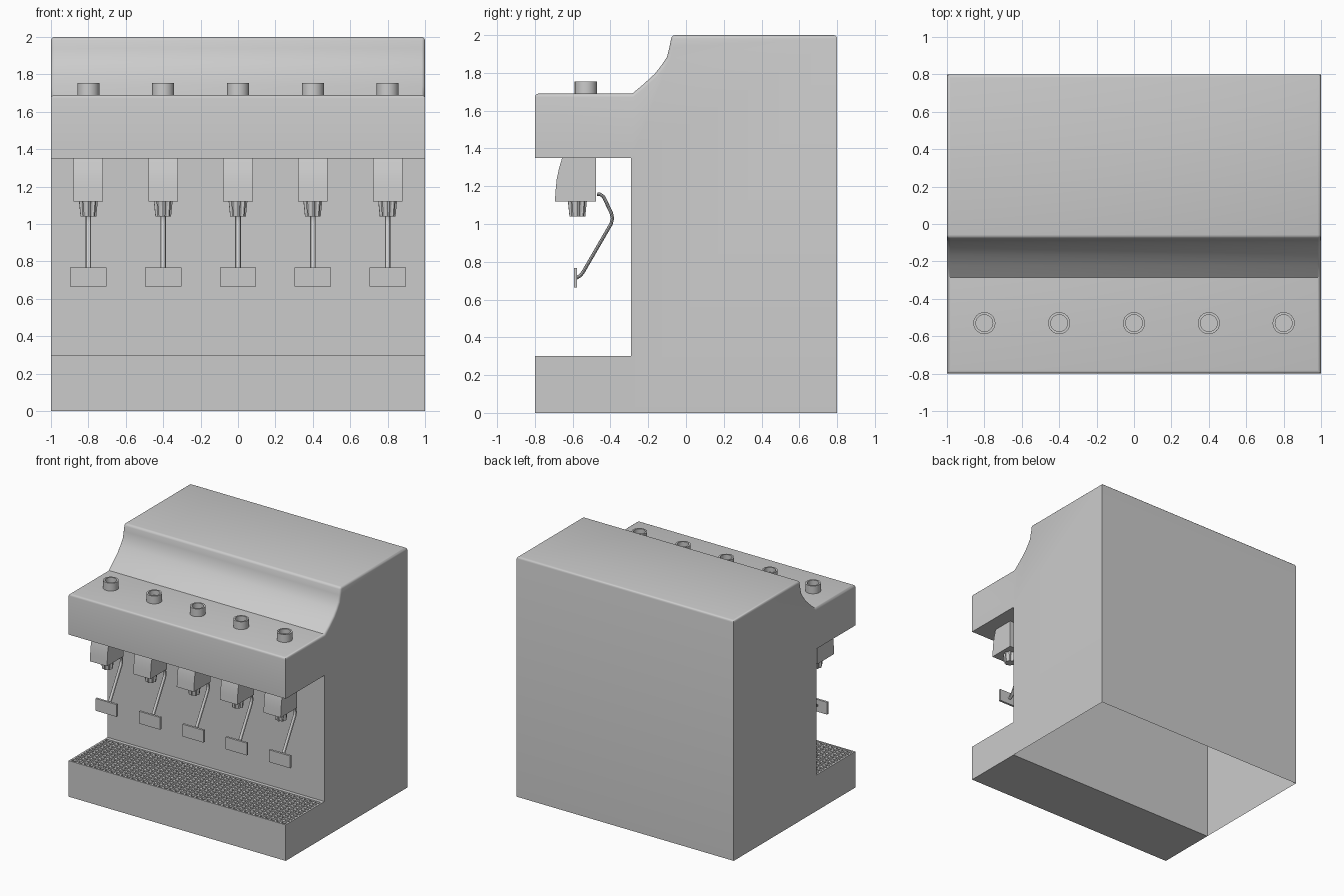
import bpy, bmesh, math
from mathutils import Vector

if "Cube" in bpy.data.objects:
    bpy.data.objects.remove(bpy.data.objects["Cube"])


def finish(bm, name, smooth=False):
    bmesh.ops.recalc_face_normals(bm, faces=bm.faces)
    me = bpy.data.meshes.new(name)
    bm.to_mesh(me)
    bm.free()
    ob = bpy.data.objects.new(name, me)
    bpy.context.collection.objects.link(ob)
    if smooth:
        bpy.ops.object.select_all(action='DESELECT')
        ob.select_set(True)
        bpy.context.view_layer.objects.active = ob
        bpy.ops.object.shade_smooth_by_angle(angle=math.radians(35))
    return ob


def add_box(bm, x0, x1, y0, y1, z0, z1):
    vs = bmesh.ops.create_cube(bm, size=1)['verts']
    for v in vs:
        v.co = Vector((x1 if v.co.x > 0 else x0, y1 if v.co.y > 0 else y0, z1 if v.co.z > 0 else z0))
    return vs


def add_profile(bm, pts, x0, x1):
    """Extrude a (y, z) outline along x."""
    a = [bm.verts.new((x0, y, z)) for y, z in pts]
    b = [bm.verts.new((x1, y, z)) for y, z in pts]
    n = len(pts)
    bm.faces.new(a)
    bm.faces.new(b[::-1])
    for i in range(n):
        j = (i + 1) % n
        bm.faces.new((a[i], b[i], b[j], a[j]))
    return a, b


def add_loft(bm, rings, close=True, caps=True):
    """Skin a list of point rings."""
    vr = [[bm.verts.new(p) for p in r] for r in rings]
    n = len(vr[0])
    for r, s in zip(vr, vr[1:]):
        for i in range(n):
            bm.faces.new((r[i], r[(i + 1) % n], s[(i + 1) % n], s[i]))
    if caps:
        bm.faces.new(vr[0][::-1])
        bm.faces.new(vr[-1])


def circle(x, y, z, radii, n):
    return [(x + radii[i % len(radii)] * math.cos(2 * math.pi * i / n),
             y + radii[i % len(radii)] * math.sin(2 * math.pi * i / n), z) for i in range(n)]


# cabinet: hollow shell, open underneath, with a softened top rim
outline = [(-0.29, 0), (-0.29, 1.35), (-0.8, 1.35), (-0.8, 1.69), (-0.285, 1.69),
           (-0.225, 1.74), (-0.165, 1.795), (-0.13, 1.84), (-0.1, 1.885), (-0.087, 1.94),
           (-0.075, 2.0), (0.8, 2.0), (0.8, 0)]
bm = bmesh.new()
a, b = add_profile(bm, outline, -1, 1)
rim = []
for side in (a, b):
    rim += [bm.edges.get((side[i], side[i + 1])) for i in range(3, 11)]
rim += [bm.edges.get((a[i], b[i])) for i in (3, 10, 11)]
bmesh.ops.recalc_face_normals(bm, faces=bm.faces)
bmesh.ops.bevel(bm, geom=rim, offset=0.018, segments=3, profile=0.5, affect='EDGES')
bottom = [f for f in bm.faces if all(abs(v.co.z) < 1e-5 for v in f.verts)]
bmesh.ops.delete(bm, geom=bottom, context='FACES_ONLY')
finish(bm, "cabinet", True)

# drip tray: open-topped box against the cabinet wall
bm = bmesh.new()
add_box(bm, -1, 1, -0.8, -0.29, 0, 0.3)
gone = [f for f in bm.faces if f.calc_center_median().z > 0.29 or f.calc_center_median().y > -0.3]
bmesh.ops.delete(bm, geom=gone, context='FACES')
finish(bm, "drip_tray")

# drip grate: rim, long bars and cross bars
bm = bmesh.new()
for y0, y1 in ((-0.8, -0.785), (-0.32, -0.29)):
    add_box(bm, -1, 1, y0, y1, 0.28, 0.3)
for x0, x1 in ((-1, -0.985), (0.985, 1)):
    add_box(bm, x0, x1, -0.785, -0.32, 0.28, 0.3)
for i in range(1, 13):
    y = -0.785 + 0.465 * i / 13
    add_box(bm, -0.985, 0.985, y - 0.009, y + 0.009, 0.282, 0.3)
for i in range(1, 40):
    x = -0.985 + 1.97 * i / 40
    add_box(bm, x - 0.008, x + 0.008, -0.785, -0.32, 0.28, 0.297)
finish(bm, "drip_grate")

# five dispensing stations
lever_path = [(-0.47, 1.158), (-0.455, 1.157), (-0.437, 1.145), (-0.396, 1.06), (-0.389, 1.03),
              (-0.397, 1.0), (-0.545, 0.745), (-0.56, 0.726), (-0.58, 0.715)]
for k in range(5):
    x = -0.8 + 0.4 * k
    tag = f"_{k + 1}"

    # valve housing with curved front
    bm = bmesh.new()
    add_profile(bm, [(-0.476, 1.12), (-0.476, 1.35), (-0.656, 1.35), (-0.672, 1.295),
                     (-0.684, 1.24), (-0.69, 1.18), (-0.694, 1.12)], x - 0.079, x + 0.079)
    finish(bm, "valve" + tag, True)

    # fluted nozzle
    bm = bmesh.new()
    add_loft(bm, [circle(x, -0.575, 1.12, (0.05, 0.05, 0.041, 0.041), 32),
                  circle(x, -0.575, 1.04, (0.042, 0.042, 0.035, 0.035), 32)])
    finish(bm, "nozzle" + tag)

    # bent lever rod
    bm = bmesh.new()
    pts = [Vector((x, y, z)) for y, z in lever_path]
    rings = []
    for i, p in enumerate(pts):
        t = (pts[min(i + 1, len(pts) - 1)] - pts[max(i - 1, 0)]).normalized()
        nrm = Vector((1, 0, 0)).cross(t)
        rings.append([p + Vector((0.015 * math.cos(q), 0, 0)) + nrm * 0.009 * math.sin(q)
                      for q in (math.pi * j / 4 for j in range(8))])
    add_loft(bm, rings)
    finish(bm, "lever" + tag, True)

    # push paddle
    bm = bmesh.new()
    add_box(bm, x - 0.097, x + 0.097, -0.594, -0.576, 0.665, 0.767)
    finish(bm, "paddle" + tag)

    # round button socket on top
    bm = bmesh.new()
    add_loft(bm, [circle(x, -0.53, z, (r,), 24) for r, z in
                  ((0.059, 1.685), (0.059, 1.755), (0.045, 1.755), (0.045, 1.715))])
    finish(bm, "button" + tag, True)
